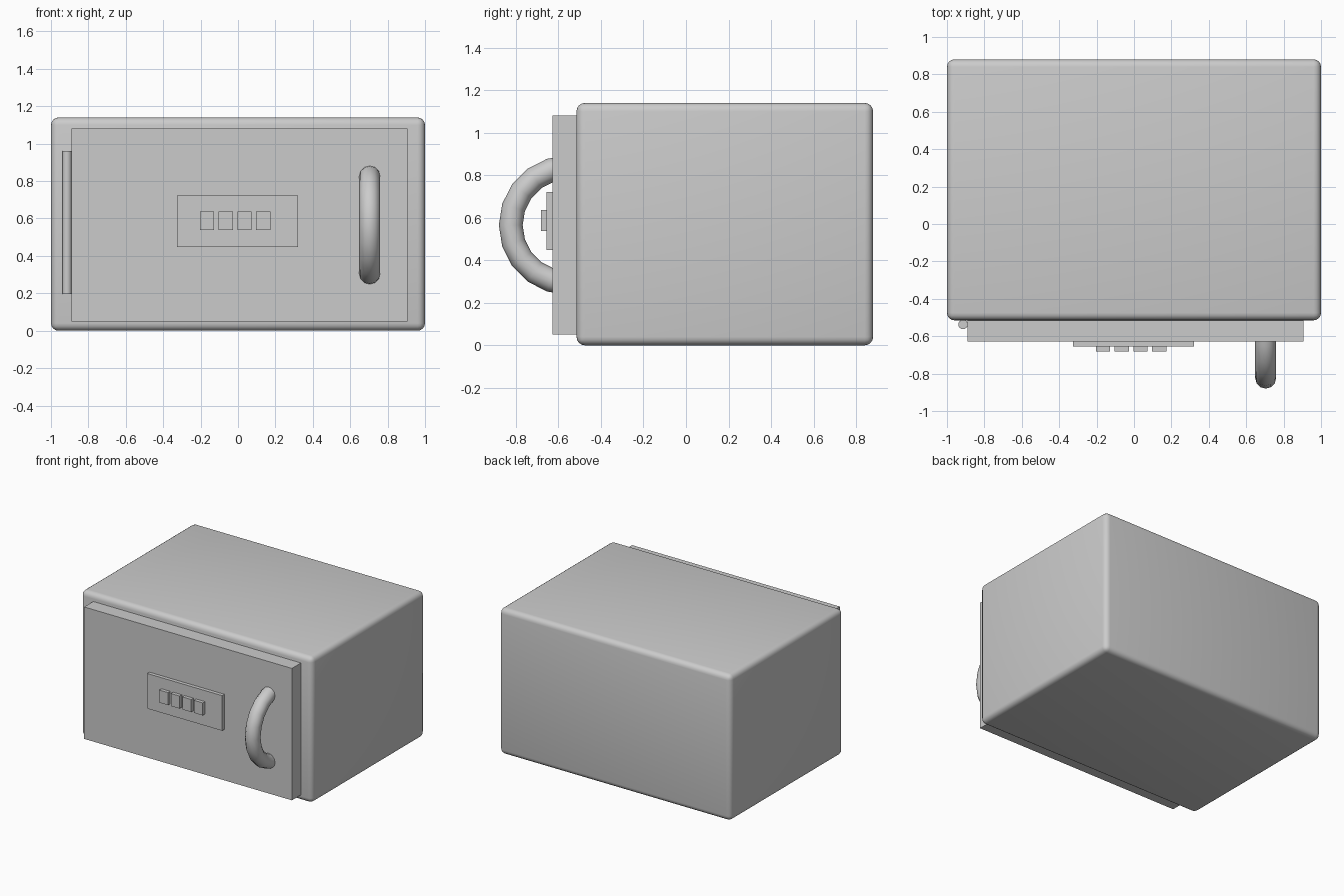
import bpy
from math import sin, cos, radians

if "Cube" in bpy.data.objects:
    bpy.data.objects.remove(bpy.data.objects["Cube"])


def box(name, lo, hi, bevel=0.0):
    size = [b - a for a, b in zip(lo, hi)]
    bpy.ops.mesh.primitive_cube_add(size=1, location=[(a + b) / 2 for a, b in zip(lo, hi)])
    ob = bpy.context.object
    ob.name = name
    ob.scale = size
    bpy.ops.object.transform_apply(location=False, rotation=False, scale=True)
    if bevel:
        mod = ob.modifiers.new("bevel", 'BEVEL')
        mod.width = bevel
        mod.segments = 4
        bpy.ops.object.modifier_apply(modifier=mod.name)
        bpy.ops.object.shade_smooth_by_angle(angle=radians(35))
    return ob


# Rounded cabinet
box("safe_body", (-1, -0.515, 0), (1, 0.88, 1.14), 0.04)

# Door slab
box("door", (-0.89, -0.627, 0.05), (0.905, -0.505, 1.08))

# Keypad plate with four buttons
box("keypad_plate", (-0.325, -0.655, 0.448), (0.322, -0.62, 0.722))
for i in range(4):
    x = -0.165 + 0.1 * i
    box(f"keypad_button_{i + 1}", (x - 0.038, -0.682, 0.538), (x + 0.038, -0.65, 0.636))

# Hinge pin beside the door
bpy.ops.mesh.primitive_cylinder_add(vertices=16, radius=0.025, depth=0.765,
                                    location=(-0.914, -0.537, 0.578))
bpy.context.object.name = "hinge_pin"
bpy.ops.object.shade_smooth_by_angle(angle=radians(35))

# Half-ring handle, ends buried in the door
curve = bpy.data.curves.new("handle", 'CURVE')
curve.dimensions = '3D'
curve.bevel_depth = 0.056
curve.bevel_resolution = 4
curve.use_fill_caps = True
path = curve.splines.new('POLY')
path.points.add(10)
for i, p in enumerate(path.points):
    a = radians(-90 + 18 * i)
    p.co = (0.704, -0.552 - 0.272 * cos(a), 0.565 + 0.272 * sin(a), 1)
handle = bpy.data.objects.new("handle", curve)
bpy.context.collection.objects.link(handle)
bpy.ops.object.select_all(action='DESELECT')
handle.select_set(True)
bpy.context.view_layer.objects.active = handle
bpy.ops.object.convert(target='MESH')
bpy.ops.object.shade_smooth_by_angle(angle=radians(40))
